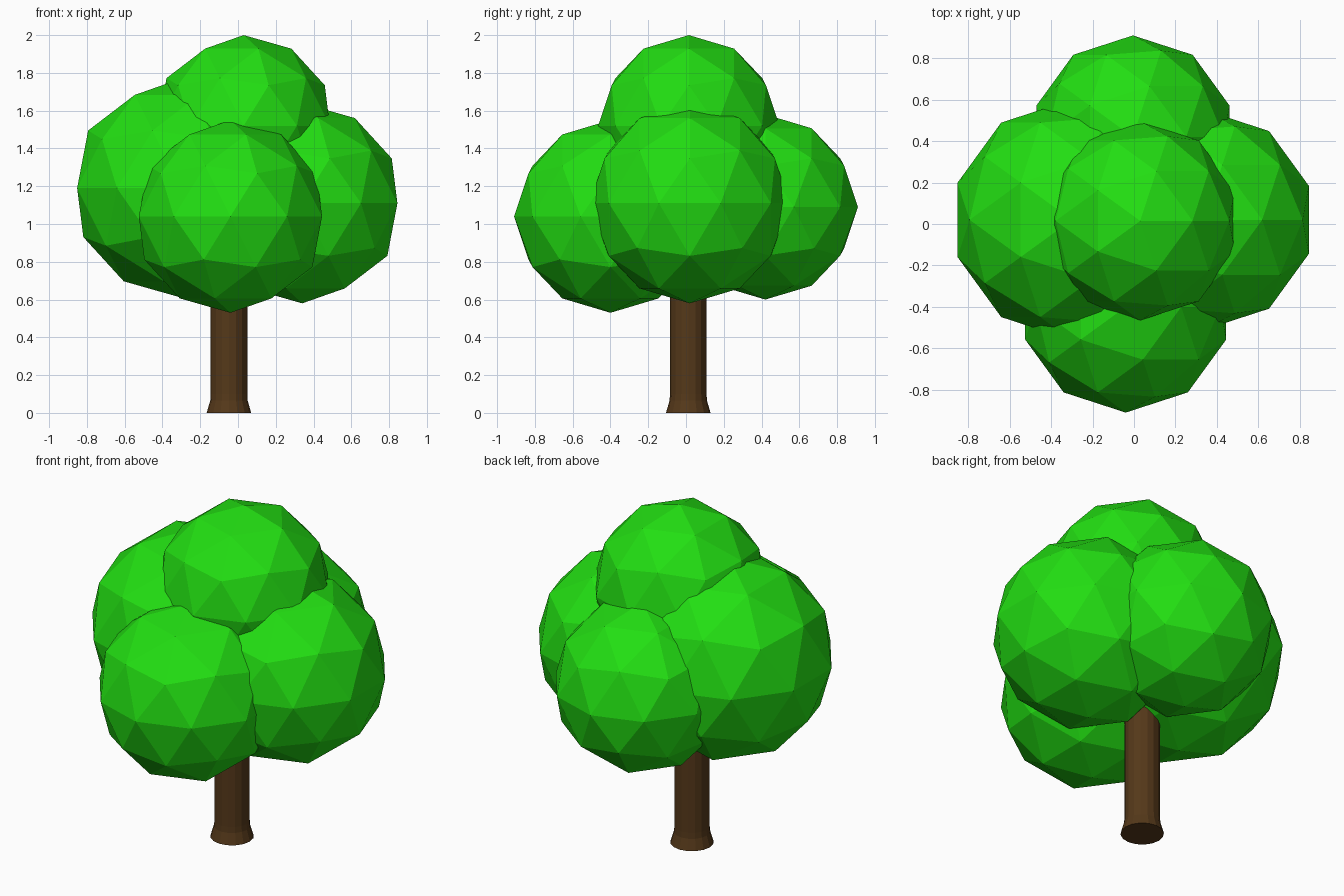
import bpy, bmesh
from math import sin, cos, pi

if "Cube" in bpy.data.objects:
    bpy.data.objects.remove(bpy.data.objects["Cube"])


def material(name, color):
    mat = bpy.data.materials.new(name)
    mat.diffuse_color = (*color, 1)
    mat.use_nodes = True
    mat.node_tree.nodes["Principled BSDF"].inputs["Base Color"].default_value = mat.diffuse_color
    return mat


green = material("leaf_green", (0.016, 0.73, 0.006))
brown = material("bark_brown", (0.09, 0.04, 0.01))


def foliage(name, center, radius):
    bpy.ops.mesh.primitive_ico_sphere_add(subdivisions=2, radius=radius, location=center)
    ob = bpy.context.object
    ob.name = name
    ob.data.materials.append(green)


# Leaf clumps: four around the trunk, one on top
foliage("foliage_front", (-0.04, -0.40, 1.04), 0.51)
foliage("foliage_back", (-0.005, 0.42, 1.09), 0.49)
foliage("foliage_left", (-0.30, 0.02, 1.19), 0.58)
foliage("foliage_right", (0.34, 0.02, 1.11), 0.53)
foliage("foliage_top", (0.03, 0.015, 1.52), 0.48)

# Trunk with flared foot: rings of (radius, height)
profile = [(0.118, 0.0), (0.099, 0.065), (0.097, 0.10), (0.097, 1.0)]
sides = 16
bm = bmesh.new()
rings = [[bm.verts.new((r * cos(2 * pi * i / sides), r * sin(2 * pi * i / sides), z))
          for i in range(sides)] for r, z in profile]
for low, high in zip(rings, rings[1:]):
    for i in range(sides):
        j = (i + 1) % sides
        bm.faces.new((low[i], low[j], high[j], high[i]))
bm.faces.new(rings[0][::-1])
bm.faces.new(rings[-1])
mesh = bpy.data.meshes.new("trunk")
bm.to_mesh(mesh)
bm.free()
mesh.materials.append(brown)
trunk = bpy.data.objects.new("trunk", mesh)
trunk.location = (-0.048, 0.012, 0)
bpy.context.collection.objects.link(trunk)
